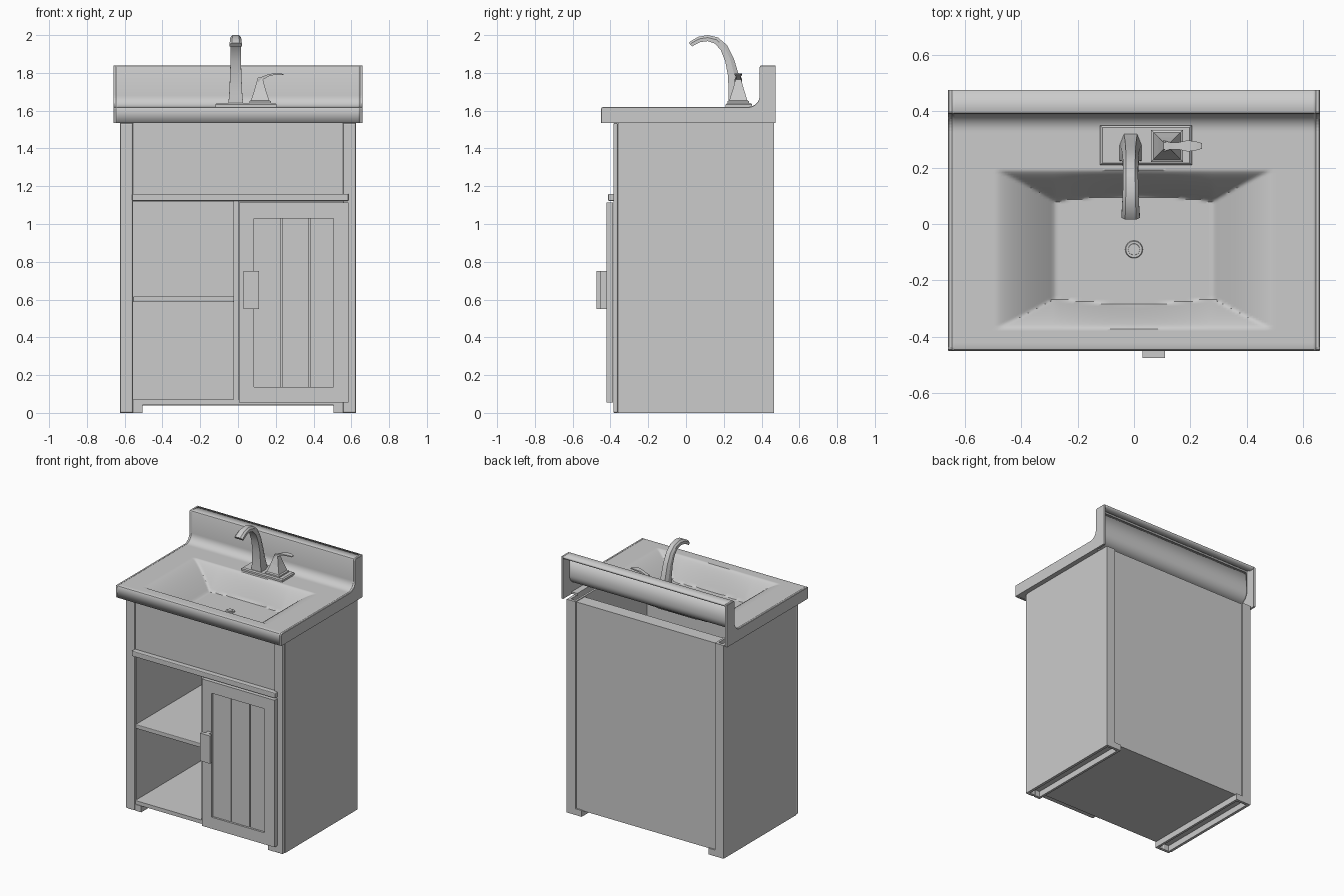
import bpy, bmesh, math
from mathutils import Vector

if "Cube" in bpy.data.objects:
    bpy.data.objects.remove(bpy.data.objects["Cube"])


def finish(name, bm, smooth=None, bevel=0.0):
    bmesh.ops.recalc_face_normals(bm, faces=bm.faces)
    me = bpy.data.meshes.new(name)
    bm.to_mesh(me)
    bm.free()
    ob = bpy.data.objects.new(name, me)
    bpy.context.collection.objects.link(ob)
    if bevel:
        m = ob.modifiers.new("bevel", 'BEVEL')
        m.width, m.segments = bevel, 2
    if smooth:
        bpy.ops.object.select_all(action='DESELECT')
        ob.select_set(True)
        bpy.context.view_layer.objects.active = ob
        bpy.ops.object.shade_smooth_by_angle(angle=math.radians(smooth))
    return ob


def box(name, x0, x1, y0, y1, z0, z1, bevel=0.0):
    bm = bmesh.new()
    bmesh.ops.create_cube(bm, size=1)
    for v in bm.verts:
        v.co = Vector(((x0 + x1) / 2 + v.co.x * (x1 - x0),
                       (y0 + y1) / 2 + v.co.y * (y1 - y0),
                       (z0 + z1) / 2 + v.co.z * (z1 - z0)))
    return finish(name, bm, bevel=bevel)


def loft(name, rings, smooth=None):
    bm = bmesh.new()
    rows = [[bm.verts.new(p) for p in r] for r in rings]
    for a, b in zip(rows, rows[1:]):
        for i in range(len(a)):
            j = (i + 1) % len(a)
            bm.faces.new((a[i], a[j], b[j], b[i]))
    bm.faces.new(rows[0])
    bm.faces.new(rows[-1])
    return finish(name, bm, smooth)


def rect(cx, cy, hx, hy, z):
    return [(cx - hx, cy - hy, z), (cx + hx, cy - hy, z), (cx + hx, cy + hy, z), (cx - hx, cy + hy, z)]


# Cabinet sides, stiles and feet, mirrored left and right
for side, s in (("left", -1), ("right", 1)):
    def mbox(name, a, b, *rest, bevel=0.0):
        box(side + "_" + name, min(s * a, s * b), max(s * a, s * b), *rest, bevel=bevel)
    mbox("side_panel", 0.605, 0.625, -0.36, 0.465, 0, 1.535)
    mbox("side_liner", 0.555, 0.57, -0.36, 0.465, 0.045, 1.535)
    mbox("front_stile", 0.555, 0.625, -0.385, -0.36, 0, 1.535, bevel=0.008)
    mbox("back_stile", 0.57, 0.605, 0.445, 0.465, 0, 1.535)
    mbox("front_foot", 0.505, 0.555, -0.38, -0.36, 0, 0.045)
    mbox("back_foot", 0.505, 0.57, 0.445, 0.465, 0, 0.045)
    mbox("foot_rail", 0.505, 0.522, -0.36, 0.445, 0, 0.045)

# Cabinet body
box("bottom_panel", -0.605, 0.605, -0.375, 0.455, 0.043, 0.07)
box("back_panel", -0.555, 0.555, 0.44, 0.455, 0.04, 1.53)
box("upper_front_panel", -0.555, 0.555, -0.372, -0.35, 1.12, 1.535)
box("middle_rail", -0.56, 0.585, -0.412, -0.372, 1.122, 1.16, bevel=0.005)
box("divider", -0.023, 0.003, -0.38, 0.44, 0.045, 1.122)
box("shelf", -0.555, -0.023, -0.372, 0.44, 0.587, 0.617, bevel=0.004)
box("top_back_rail", -0.555, 0.555, 0.36, 0.44, 1.5, 1.53)

# Door: frame, planks and handle
F, B = -0.42, -0.387
box("door_left_stile", 0.006, 0.085, F, B, 0.055, 1.113)
box("door_right_stile", 0.505, 0.585, F, B, 0.055, 1.113)
box("door_bottom_rail", 0.085, 0.505, F, B, 0.055, 0.138)
box("door_top_rail", 0.085, 0.505, F, B, 1.03, 1.113)
box("door_backing", 0.085, 0.505, -0.398, B, 0.138, 1.03)
for i, (a, b) in enumerate(((0.085, 0.227), (0.233, 0.375), (0.385, 0.505))):
    box(f"door_plank_{i + 1}", a, b, -0.406, -0.398, 0.138, 1.03)
box("handle_plate", 0.03, 0.11, -0.475, -0.45, 0.55, 0.75)
box("handle_mount", 0.055, 0.085, -0.45, F, 0.55, 0.75)

# Counter profile (y, z), front skirt to top of backsplash
TOP = 1.62
profile = [(-0.45, 1.535), (-0.45, 1.608), (-0.446, 1.617), (-0.437, TOP)]
flat = [(-0.42 + 0.74 * i / 92, TOP) for i in range(93)]
fillet = [(0.33 + 0.06 * math.sin(t), TOP + 0.06 - 0.06 * math.cos(t))
          for t in (math.pi / 2 * k / 8 for k in range(9))]
upper = [(0.39, 1.83), (0.393, 1.837), (0.4, 1.84), (0.475, 1.84)]
full = profile + flat + fillet + upper


def depth(x, y):
    bow = 0.02 * max(0.0, 1 - (x / 0.28) ** 2)
    clamp = lambda t: min(1.0, max(0.0, t))
    sx = clamp((0.49 - abs(x)) / 0.21) ** 1.4
    back = clamp((0.19 - y) / (0.11 - bow)) ** 1.25
    front = clamp((y + 0.37) / (0.105 - bow)) ** 1.25
    return 0.15 * min(sx, back, front)


# Counter shell with sunken basin
bm = bmesh.new()
N, W = 129, 0.645
grid = []
for i in range(N + 1):
    x = -W + 2 * W * i / N
    grid.append([bm.verts.new((x, y, z - (depth(x, y) if z == TOP else 0))) for y, z in full])
for a, b in zip(grid, grid[1:]):
    for j in range(len(full) - 1):
        bm.faces.new((a[j], b[j], b[j + 1], a[j + 1]))
counter = finish("counter_with_basin", bm, smooth=35)
if sum((p.normal.z * p.area for p in counter.data.polygons)) < 0:
    counter.data.flip_normals()
sol = counter.modifiers.new("thickness", 'SOLIDIFY')
sol.thickness, sol.offset = 0.015, -1

# Counter end caps and underside lips
outline = profile + [flat[0]] + fillet + upper + [(0.475, 1.535)]
for side, s in (("left", -1), ("right", 1)):
    inset = [(y + (0.003 if y < 0 else 0), z - (0.003 if z >= TOP else 0)) for y, z in outline]
    loft(side + "_counter_end", [[(s * 0.645, y, z) for y, z in outline],
                                 [(s * 0.657, y, z) for y, z in outline],
                                 [(s * 0.66, y, z) for y, z in inset]])
    x0, x1 = sorted((s * 0.6, s * 0.645))
    box(side + "_counter_lip", x0, x1, -0.435, 0.38, 1.536, 1.55)
box("front_counter_lip", -0.6, 0.6, -0.435, -0.36, 1.536, 1.55)

# Drain
bm = bmesh.new()
for r, h, z in ((0.032, 0.008, 1.472), (0.022, 0.016, 1.473)):
    ret = bmesh.ops.create_cone(bm, cap_ends=True, segments=32, radius1=r, radius2=r * 0.9, depth=h)
    bmesh.ops.translate(bm, verts=ret["verts"], vec=(0, -0.09, z))
finish("drain", bm, smooth=35)

# Faucet base plate
loft("faucet_plate", [rect(0.0425, 0.28, 0.1625, 0.07, TOP), rect(0.0425, 0.28, 0.1625, 0.07, 1.633),
                      rect(0.0425, 0.28, 0.155, 0.063, 1.64)])

# Spout: chamfered section swept along a curve; y, z, half width, half depth
keys = [(0.272, 1.635, 0.039, 0.048), (0.262, 1.7, 0.034, 0.037), (0.25, 1.79, 0.03, 0.028),
        (0.23, 1.87, 0.028, 0.024), (0.2, 1.935, 0.027, 0.021), (0.16, 1.972, 0.027, 0.018),
        (0.115, 1.984, 0.028, 0.016), (0.07, 1.977, 0.03, 0.015), (0.035, 1.958, 0.032, 0.014),
        (0.024, 1.949, 0.033, 0.013)]
section = [(-1, -1), (1, -1), (1, 0.2), (0.6, 1), (-0.6, 1), (-1, 0.2)]
rings = []
for i, (y, z, w, d) in enumerate(keys):
    p, q = keys[max(i - 1, 0)], keys[min(i + 1, len(keys) - 1)]
    t = Vector((q[0] - p[0], q[1] - p[1])).normalized() if i else Vector((0, 1))
    n = Vector((t.y, -t.x))
    rings.append([(-0.012 + a * w, y + n.x * b * d, z + n.y * b * d) for a, b in section])
loft("spout", rings, smooth=25)

# Tap handle: flared pyramid and curved lever
loft("handle_base", [rect(0.117, 0.277, h, h, z) for h, z in
                     ((0.057, 1.638), (0.057, 1.65), (0.048, 1.655), (0.03, 1.71),
                      (0.015, 1.765), (0.012, 1.775))])
lever = [(0.105, 1.757, 0.02, 0.01), (0.13, 1.772, 0.012, 0.009), (0.16, 1.787, 0.013, 0.006),
         (0.19, 1.793, 0.02, 0.004), (0.22, 1.794, 0.016, 0.004), (0.241, 1.791, 0.01, 0.003)]
loft("tap_lever", [[(x, 0.277 - w, z - h), (x, 0.277 + w, z - h), (x, 0.277 + w, z + h), (x, 0.277 - w, z + h)]
                   for x, z, w, h in lever], smooth=30)
